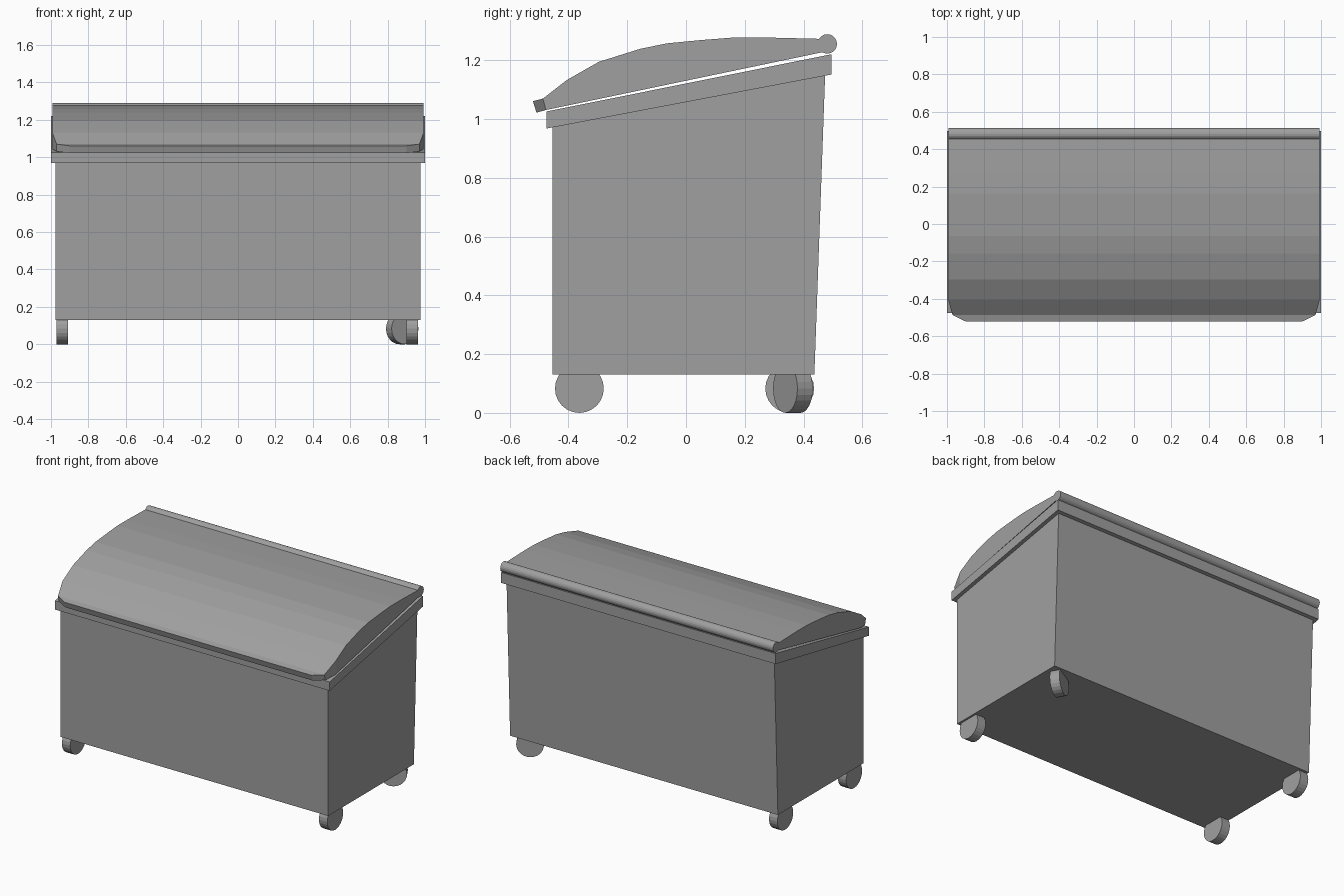
import bpy
import bmesh
from math import radians
from mathutils import Matrix, Vector

cube = bpy.data.objects.get("Cube")
if cube:
    bpy.data.objects.remove(cube, do_unlink=True)

# One flat grey for everything
grey = bpy.data.materials.new("matte grey")
grey.use_nodes = True
colour = (0.35, 0.35, 0.35, 1)
grey.diffuse_color = colour
grey.node_tree.nodes["Principled BSDF"].inputs["Base Color"].default_value = colour


def finish(bm, name):
    bmesh.ops.recalc_face_normals(bm, faces=bm.faces)
    mesh = bpy.data.meshes.new(name)
    bm.to_mesh(mesh)
    bm.free()
    mesh.materials.append(grey)
    obj = bpy.data.objects.new(name, mesh)
    bpy.context.collection.objects.link(obj)
    return obj


def loft(name, stations):
    """Skin front-to-back sections given as (top y, top z, bottom y, bottom z, half width)."""
    bm = bmesh.new()
    rings = []
    for ty, tz, by, bz, w in stations:
        corners = [(-w, by, bz), (w, by, bz), (w, ty, tz), (-w, ty, tz)]
        rings.append([bm.verts.new(c) for c in corners])
    for a, b in zip(rings, rings[1:]):
        for i in range(4):
            j = (i + 1) % 4
            bm.faces.new((a[i], a[j], b[j], b[i]))
    bm.faces.new(rings[0])
    bm.faces.new(rings[-1])
    return finish(bm, name)


def cylinder(name, centre, radius, length, turn=0, sides=24):
    """Cylinder along x, turned about z."""
    bm = bmesh.new()
    place = (Matrix.Translation(Vector(centre)) @ Matrix.Rotation(radians(turn), 4, "Z")
             @ Matrix.Rotation(radians(90), 4, "Y"))
    bmesh.ops.create_cone(bm, cap_ends=True, segments=sides, radius1=radius,
                          radius2=radius, depth=length, matrix=place)
    return finish(bm, name)


# Container with a leaning back wall, and the sloped rim around its top
loft("bin_body", [(-0.455, 1.0, -0.455, 0.13, 0.975),
                  (0.475, 1.19, 0.437, 0.13, 0.975)])
loft("rim", [(-0.475, 1.026, -0.475, 0.968, 1.0),
             (0.496, 1.221, 0.496, 1.152, 1.0)])

# Domed lid with narrowed front corners
dome = [(-0.487, 1.07, 0.97), (-0.406, 1.133, 0.993), (-0.297, 1.195, 0.993),
        (-0.157, 1.239, 0.993), (-0.065, 1.258, 0.993), (0.05, 1.269, 0.993),
        (0.164, 1.278, 0.993), (0.266, 1.278, 0.993), (0.47, 1.273, 0.993)]
loft("lid", [(y, z, max(y, -0.477), 1.031 + 0.209 * (max(y, -0.477) + 0.477), w)
             for y, z, w in dome])

# Front lip and back hinge of the lid
loft("lid_lip", [(-0.521, 1.061, -0.509, 1.022, 0.9),
                 (-0.487, 1.07, -0.477, 1.031, 0.97)])
cylinder("hinge_bar", (0, 0.481, 1.256), 0.033, 1.986, sides=20)

# Wheels, one of them swivelled
wheels = {"front_right_wheel": (-0.94, -0.363, 0),
          "front_left_wheel": (0.932, -0.363, 0),
          "back_right_wheel": (-0.94, 0.353, 0),
          "back_left_wheel": (0.878, 0.364, -60)}
for name, (x, y, turn) in wheels.items():
    cylinder(name, (x, y, 0.083), 0.083, 0.06, turn)
